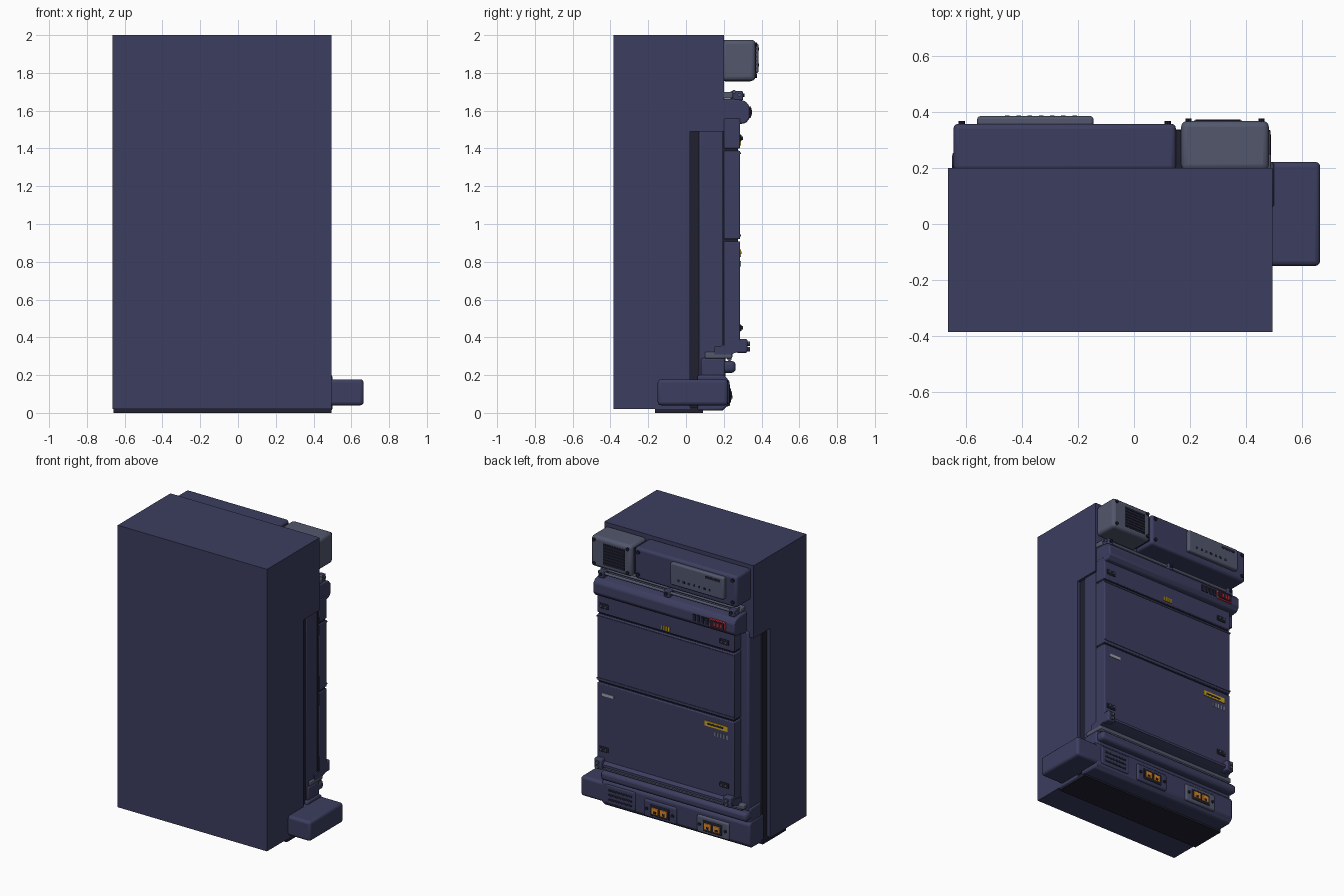
import bpy, bmesh
from math import pi, cos, sin
from mathutils import Matrix, Vector

if "Cube" in bpy.data.objects:
    bpy.data.objects.remove(bpy.data.objects["Cube"])


def mat(name, r, g, b):
    m = bpy.data.materials.new(name)
    m.diffuse_color = (r, g, b, 1)
    m.use_nodes = True
    m.node_tree.nodes["Principled BSDF"].inputs["Base Color"].default_value = m.diffuse_color
    return m


NAVY = mat("navy", 0.045, 0.048, 0.115)
GREY = mat("slate_grey", 0.085, 0.095, 0.15)
DARK = mat("dark", 0.014, 0.015, 0.03)
ORANGE = mat("orange", 0.75, 0.25, 0.02)
YELLOW = mat("yellow", 0.6, 0.36, 0.01)
RED = mat("red", 0.45, 0.02, 0.03)
PALE = mat("pale_grey", 0.35, 0.36, 0.4)


def finish(name, bm, m, bevel=0.0, seg=3):
    bmesh.ops.recalc_face_normals(bm, faces=bm.faces)
    me = bpy.data.meshes.new(name)
    bm.to_mesh(me)
    bm.free()
    me.materials.append(m)
    ob = bpy.data.objects.new(name, me)
    bpy.context.collection.objects.link(ob)
    if bevel:
        b = ob.modifiers.new("bevel", "BEVEL")
        b.width, b.segments, b.limit_method = bevel, seg, 'ANGLE'
    for o in bpy.context.selected_objects:
        o.select_set(False)
    ob.select_set(True)
    bpy.context.view_layer.objects.active = ob
    bpy.ops.object.shade_smooth_by_angle(angle=0.6)
    return ob


def box(name, x, y, z, m=NAVY, bevel=0.0, seg=3):
    """Box from (min, max) pairs."""
    bm = bmesh.new()
    s = Vector((x[1] - x[0], y[1] - y[0], z[1] - z[0]))
    c = Vector((x[0] + x[1], y[0] + y[1], z[0] + z[1])) / 2
    bmesh.ops.create_cube(bm, size=1, matrix=Matrix.Translation(c) @ Matrix.Diagonal((*s, 1)))
    return finish(name, bm, m, bevel, seg)


def cyl(name, c, r, length, axis='X', m=NAVY, n=16):
    bm = bmesh.new()
    rot = Matrix.Rotation(pi / 2, 4, 'Y' if axis == 'X' else 'X')
    bmesh.ops.create_cone(bm, cap_ends=True, segments=n, radius1=r, radius2=r, depth=length,
                          matrix=Matrix.Translation(c) @ rot)
    return finish(name, bm, m)


def extrude(name, pts, x, m=NAVY, bevel=0.0):
    """Extrude a (y, z) profile along x."""
    bm = bmesh.new()
    f = bm.faces.new([bm.verts.new((x[0], p[0], p[1])) for p in pts])
    g = bmesh.ops.extrude_face_region(bm, geom=[f])
    bmesh.ops.translate(bm, vec=(x[1] - x[0], 0, 0),
                        verts=[v for v in g['geom'] if isinstance(v, bmesh.types.BMVert)])
    return finish(name, bm, m, bevel, 2)


def row(name, x0, x1, n, y, z, m, fill=0.55):
    """Row of small marks between x0 and x1."""
    step = (x1 - x0) / n
    for i in range(n):
        a = x0 + i * step
        box(f"{name}_{i}", (a, a + step * fill), y, z, m)


# Cabinet shell: front slab, upper overhang, plinth
box("cabinet_slab", (-.665, .495), (-.385, .02), (.02, 2))
box("cabinet_upper", (-.665, .495), (.02, .2), (1.49, 2))
box("plinth", (-.66, .495), (-.165, .09), (0, .03), DARK)
box("side_slot", (-.645, .475), (.015, .075), (.02, 1.495), DARK)

# Rear body behind the door
box("rear_body", (-.635, .48), (.065, .21), (.18, 1.53), NAVY, .015)
box("rear_core", (-.565, .485), (.19, .274), (.345, 1.54), DARK)

# Door panels with grooves between them
for name, z in (("lower", (.33, .908)), ("middle", (.92, 1.388)), ("top", (1.40, 1.56))):
    box(f"door_panel_{name}", (-.575, .49), (.2, .287), z, NAVY, .006, 2)
for i, z in enumerate((1.37, .935)):
    box(f"door_ridge_{i}", (-.575, .49), (.28, .291), (z, z + .009), NAVY)

# Door corner latches
for x in (-.5, .435):
    for z in (.45, 1.455):
        box("door_latch", (x - .035, x + .035), (.28, .293), (z - .018, z + .018), DARK, .004, 2)
        for dx in (-.017, .017):
            cyl("latch_bolt", (x + dx, .295, z), .009, .014, 'Y', GREY, 10)

# Door labels
box("pale_label", (.36, .45), (.28, .291), (.825, .845), PALE)
box("yellow_label", (-.525, -.35), (.28, .292), (.83, .866), YELLOW)
box("yellow_label_stripe", (-.49, -.37), (.285, .2935), (.842, .854), DARK)
row("door_tick", -.525, -.41, 5, (.28, .291), (.775, .805), PALE, .35)
row("status_tick", -.075, 0, 4, (.28, .292), (1.415, 1.445), YELLOW, .5)

# Header roll above the door
extrude("header_roll", [(.15, 1.665), (.27, 1.66), (.315, 1.65), (.335, 1.625), (.338, 1.56),
                        (.315, 1.533), (.25, 1.525), (.15, 1.50)], (-.61, .488), NAVY, .008)
row("header_vent", -.41, -.28, 4, (.32, .343), (1.57, 1.615), DARK, .65)
box("display_frame", (-.545, -.42), (.32, .344), (1.562, 1.622), RED, .004, 2)
box("display_screen", (-.535, -.43), (.33, .347), (1.571, 1.613), DARK)
row("display_segment", -.52, -.445, 3, (.33, .349), (1.58, 1.604), RED, .5)

# Twin pipes with clamps above the header
box("pipe_shelf", (-.6, .49), (.19, .25), (1.665, 1.70), GREY, .008)
for y, z in ((.255, 1.70), (.283, 1.685)):
    cyl("upper_pipe", (-.055, y, z), .01, 1.07, 'X', GREY)
for x in (-.565, -.06, .45):
    box("pipe_clamp", (x - .022, x + .022), (.235, .302), (1.655, 1.703), NAVY, .006, 2)
    cyl("clamp_bolt", (x, .305, 1.682), .01, .012, 'Y', DARK, 10)

# Top navy unit with raised grey plate
box("top_unit", (-.645, .15), (.19, .358), (1.755, 1.975), NAVY, .018)
box("top_unit_plate", (-.56, -.145), (.345, .385), (1.80, 1.955), GREY, .01)
box("plate_slot", (-.535, -.42), (.38, .3865), (1.918, 1.935), DARK)
row("plate_dot", -.46, -.18, 7, (.38, .3868), (1.835, 1.85), DARK, .4)
for x in (-.615, .12):
    for z in (1.79, 1.945):
        cyl("top_unit_bolt", (x, .361, z), .012, .014, 'Y', DARK, 10)
box("unit_joint", (.14, .18), (.19, .335), (1.78, 1.955), DARK)

# Grey fan unit with louvred vent
box("fan_unit", (.168, .482), (.19, .368), (1.758, 1.975), GREY, .022)
box("fan_vent", (.215, .385), (.355, .370), (1.79, 1.94), DARK)
for i in range(7):
    z = 1.80 + i * .0205
    box(f"fan_louvre_{i}", (.22, .38), (.36, .3725), (z, z + .008), DARK)
for x in (.195, .455):
    for z in (1.785, 1.95):
        cyl("fan_bolt", (x, .37, z), .011, .014, 'Y', DARK, 10)

# Sill below the door with end clamps
extrude("door_sill", [(.15, .35), (.287, .37), (.312, .355), (.312, .338), (.24, .31), (.15, .31)],
        (-.58, .49), NAVY)
box("sill_plate", (-.62, .49), (.1, .245), (.288, .322), GREY, .008)
for x in (-.545, .46):
    box("sill_clamp", (x - .03, x + .03), (.265, .325), (.318, .392), NAVY, .01)
    for z in (.338, .367):
        cyl("sill_bolt", (x, .327, z), .012, .022, 'Y', GREY, 10)

# Lower roll under the sill
box("roll_bed", (-.645, .49), (.08, .205), (.18, .29), NAVY, .01)
box("lower_roll", (-.65, .485), (.19, .263), (.212, .275), NAVY, .022)
cyl("lower_pipe", (-.06, .23, .287), .012, 1.08, 'X', GREY)

# Base unit and side bumper
extrude("base_unit", [(.06, .2), (.2, .2), (.222, .18), (.222, .04), (.195, .012), (.06, .012)],
        (-.65, .5), NAVY, .01)
box("side_bumper", (.44, .665), (-.15, .222), (.04, .178), NAVY, .018)

# Base vent with slats
box("vent_plate", (.235, .465), (.21, .229), (.045, .175), NAVY, .008)
for i in range(3):
    z = .068 + i * .032
    box(f"vent_slat_{i}", (.26, .44), (.22, .2315), (z, z + .014), DARK, .003, 2)

# Orange socket panels
for i, (x, m) in enumerate(((.04, NAVY), (-.37, GREY))):
    box(f"socket_panel_{i}", (x - .125, x + .125), (.205, .234), (.035, .155), m, .012)
    box(f"socket_well_{i}", (x - .075, x + .075), (.22, .239), (.055, .13), DARK, .005, 2)
    for dx in (-.034, .034):
        box(f"socket_{i}", (x + dx - .026, x + dx + .026), (.23, .244), (.07, .115), ORANGE, .003, 2)
        box(f"socket_hole_{i}", (x + dx - .01, x + dx + .01), (.24, .2455), (.076, .092), DARK)
    for dx in (-.1, .1):
        cyl(f"socket_bolt_{i}", (x + dx, .236, .095), .01, .012, 'Y', DARK, 10)
